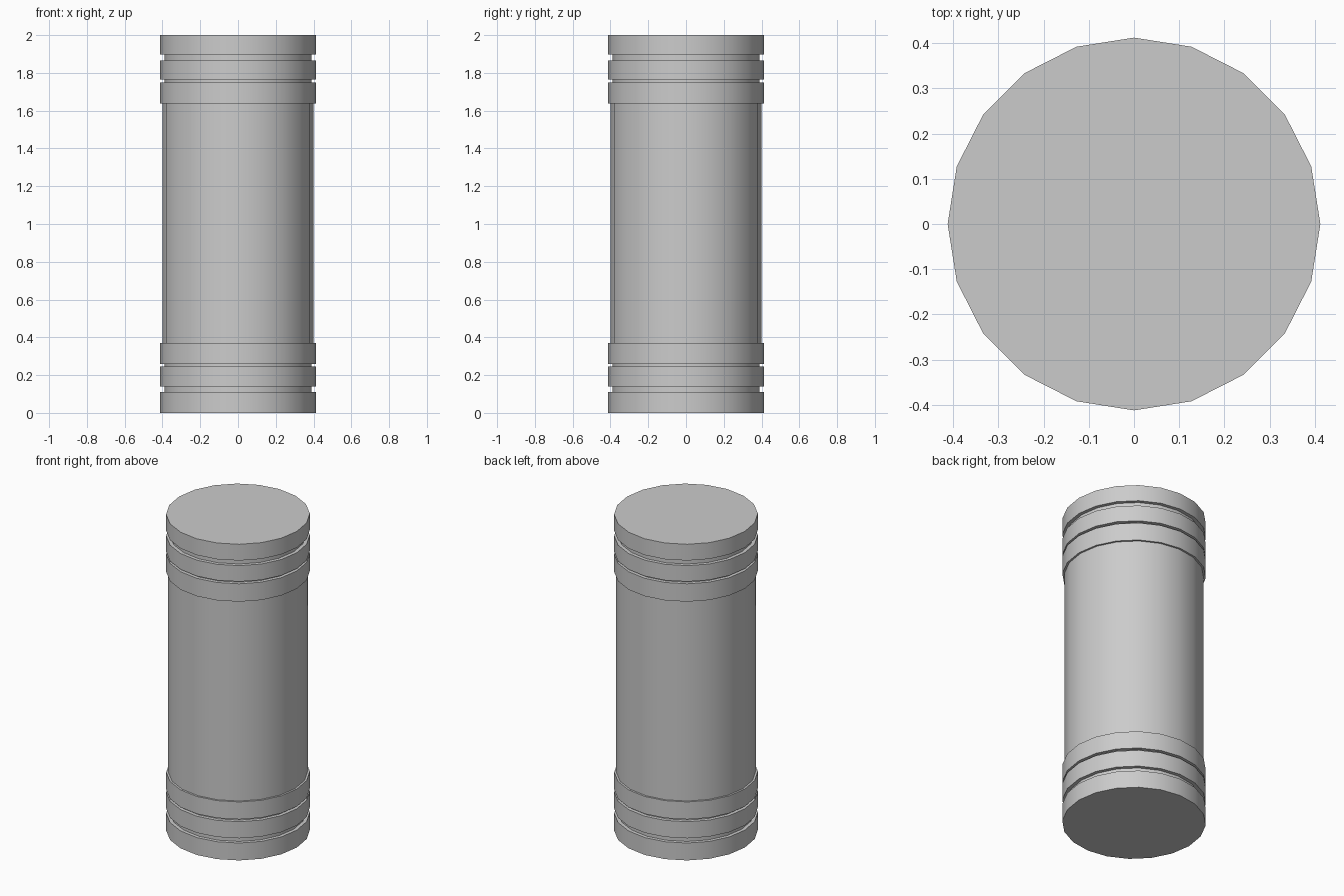
import bpy, bmesh, math

if "Cube" in bpy.data.objects:
    bpy.data.objects.remove(bpy.data.objects["Cube"])

SIDES = 20
BAND, GROOVE, SHAFT = 0.412, 0.39, 0.40

# Half-profile (radius, z) from bottom to top: three bands, shaft, three bands
sections = [
    (BAND, 0.0, 0.11), (GROOVE, 0.11, 0.14), (BAND, 0.14, 0.245),
    (GROOVE, 0.245, 0.26), (BAND, 0.26, 0.37),
    (SHAFT, 0.37, 1.637),
    (BAND, 1.637, 1.75), (GROOVE, 1.75, 1.764), (BAND, 1.764, 1.865),
    (GROOVE, 1.865, 1.897), (BAND, 1.897, 2.0),
]
profile = [(r, z) for r, z0, z1 in sections for z in (z0, z1)]


def lathe(name, points):
    """Revolve a profile around z and close both ends."""
    bm = bmesh.new()
    rings = []
    for r, z in points:
        rings.append([bm.verts.new((r * math.cos(2 * math.pi * i / SIDES),
                                    r * math.sin(2 * math.pi * i / SIDES), z))
                      for i in range(SIDES)])
    for a, b in zip(rings, rings[1:]):
        for i in range(SIDES):
            j = (i + 1) % SIDES
            bm.faces.new((a[i], a[j], b[j], b[i]))
    bm.faces.new(rings[0][::-1])
    bm.faces.new(rings[-1])
    mesh = bpy.data.meshes.new(name)
    bm.to_mesh(mesh)
    bm.free()
    obj = bpy.data.objects.new(name, mesh)
    bpy.context.collection.objects.link(obj)
    return obj


# Banded column, smooth around and sharp at the steps
column = lathe("banded_column", profile)
bpy.context.view_layer.objects.active = column
column.select_set(True)
bpy.ops.object.shade_smooth_by_angle(angle=math.radians(30))
